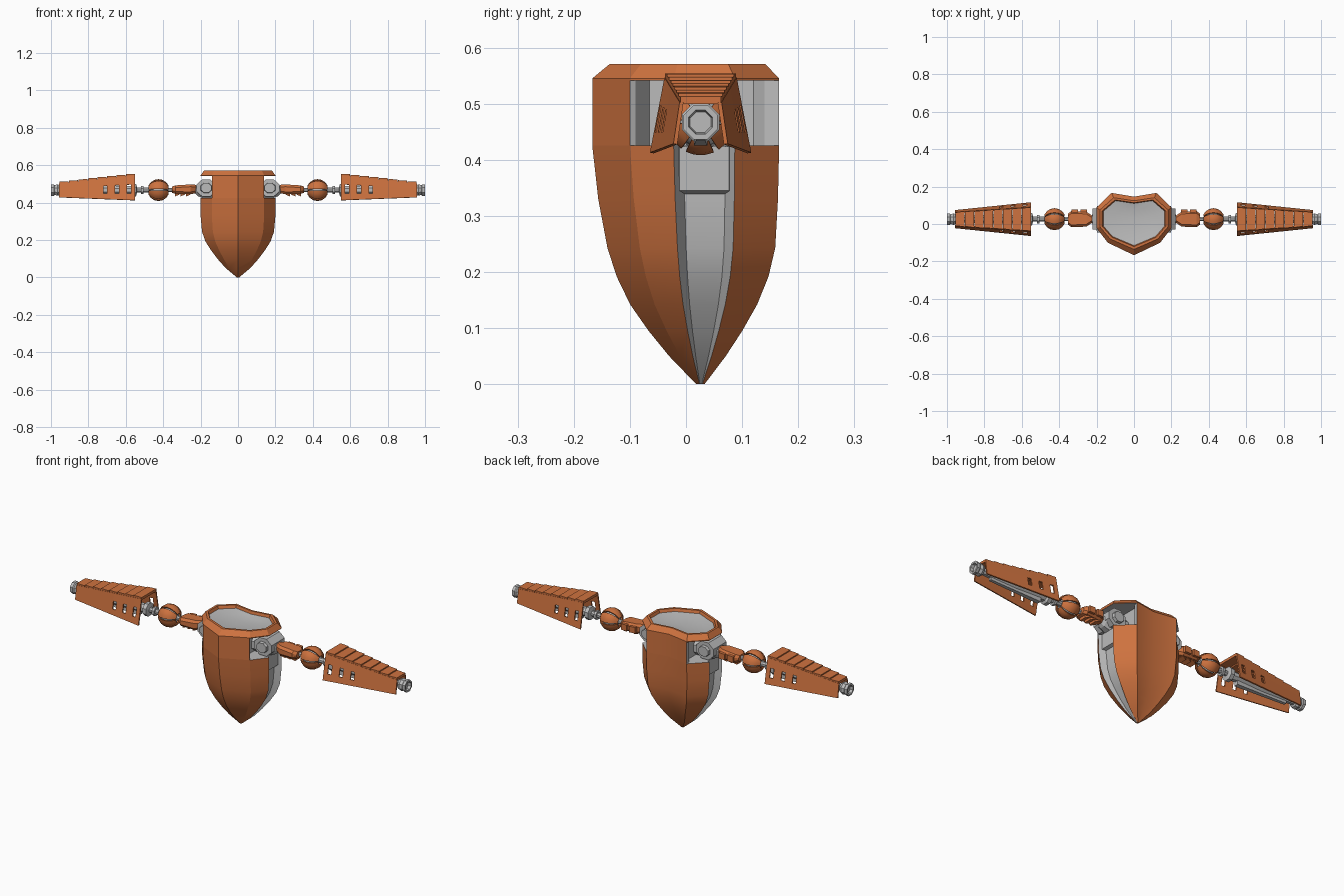
import bpy, bmesh, math

if "Cube" in bpy.data.objects:
    bpy.data.objects.remove(bpy.data.objects["Cube"])

CY, CZ = 0.026, 0.467          # arm axis (y, z)


def material(name, rgb):
    m = bpy.data.materials.new(name)
    m.diffuse_color = (*rgb, 1)
    m.use_nodes = True
    m.node_tree.nodes["Principled BSDF"].inputs["Base Color"].default_value = m.diffuse_color
    return m


ORANGE = material("burnt orange", (0.62, 0.17, 0.05))
GREY = material("light grey", (0.50, 0.50, 0.50))
MATS = [ORANGE, GREY]


def finish(name, bm, mats, mirror=False, smooth=0, thick=0, recalc=True):
    """Turn a bmesh into an object, optionally thickened and mirrored."""
    if recalc:
        bmesh.ops.recalc_face_normals(bm, faces=bm.faces)
    if smooth:
        for f in bm.faces:
            f.smooth = True
        for e in bm.edges:
            e.smooth = e.calc_face_angle(9) < math.radians(smooth)
    me = bpy.data.meshes.new(name)
    bm.to_mesh(me)
    bm.free()
    for m in mats:
        me.materials.append(m)
    ob = bpy.data.objects.new(name, me)
    bpy.context.collection.objects.link(ob)
    if thick:
        s = ob.modifiers.new("thickness", 'SOLIDIFY')
        s.thickness, s.offset = thick, 0
    if mirror:
        ob.modifiers.new("mirror", 'MIRROR').use_mirror_merge = False
    return ob


def add_loft(bm, rings, colour=None, cap=(True, True)):
    vs = [[bm.verts.new(p) for p in r] for r in rings]
    n = len(vs[0])
    for i in range(len(vs) - 1):
        for j in range(n):
            k = (j + 1) % n
            f = bm.faces.new((vs[i][j], vs[i][k], vs[i + 1][k], vs[i + 1][j]))
            if colour:
                f.material_index = colour(i, j)
    for use, r in zip(cap, (vs[0], vs[-1])):
        if use:
            f = bm.faces.new(r)
            if colour:
                f.material_index = colour(-1, 0)


def tube(bm, profile, n=8, cy=CY, cz=CZ):
    """Turned part along x from (x, radius) pairs."""
    add_loft(bm, [[(x, cy + r * math.cos((j + .5) * math.tau / n), cz + r * math.sin((j + .5) * math.tau / n))
                   for j in range(n)] for x, r in profile])


def rect(x, y0, y1, z0, z1):
    return [(x, y0, z0), (x, y1, z0), (x, y1, z1), (x, y0, z1)]


def chamfered(x, hw, z0, z1, c):
    return [(x, CY - hw + c, z0), (x, CY + hw - c, z0), (x, CY + hw, z0 + c), (x, CY + hw, z1 - c),
            (x, CY + hw - c, z1), (x, CY - hw + c, z1), (x, CY - hw, z1 - c), (x, CY - hw, z0 + c)]


def both_sides(half):
    return half + [(-x, y) for x, y in reversed(half[1:-1])]


# ---- torso: pointed shell with grey side channels and open shoulders
LOWER = both_sides([(0, -.167), (.14, -.1), (.2, -.022), (.168, -.004), (.168, .07), (.2, .087), (.12, .166), (0, .146)])
UPPER = both_sides([(0, -.167), (.14, -.1), (.135, -.09), (.095, -.065), (.095, .12), (.115, .14), (.12, .166), (0, .146)])
#          z, x scale, front scale, back scale
STATIONS = [(0, .03, .04, .05), (.05, .33, .29, .32), (.095, .53, .48, .53), (.142, .71, .65, .72),
            (.192, .87, .775, .865), (.243, .96, .86, .95), (.33, 1, .945, .985), (.425, 1, 1, 1)]
rings = [[(x * sx, CY + (y - CY) * (sf if y < CY else sb), z) for x, y in LOWER] for z, sx, sf, sb in STATIONS]
rings += [[(x, y, z) for x, y in UPPER] for z in (.425, .545)]


def torso_colour(i, j):
    j = min(j, 13 - j)
    return int(2 <= j <= 4 if i < len(STATIONS) - 1 else 1 <= j <= 5)


bm = bmesh.new()
add_loft(bm, rings, torso_colour)
finish("torso", bm, MATS, smooth=20)

# ---- collar rim with a shallow grey dish on top
OUT = both_sides([(0, -.167), (.14, -.1), (.2, -.022), (.2, .087), (.12, .166), (0, .146)])
bm = bmesh.new()
crings = [[(x * sx, CY - .008 + (y - CY + .008) * sy, z) for x, y in OUT]
          for sx, sy, z in ((1, 1, .541), (1, 1, .545), (.91, .83, .571), (.85, .75, .571),
                            (.82, .72, .556), (.5, .45, .548), (.1, .1, .546))]
add_loft(bm, crings, lambda i, j: int(i > 3 or i < 0))
finish("collar", bm, MATS, smooth=20)

# ---- raised panel at the top of each side channel
bm = bmesh.new()
add_loft(bm, [rect(.155, -.02, .085, .335, .424), rect(.185, -.012, .077, .345, .424)])
finish("side_panel", bm, [GREY], mirror=True)

# ---- shoulder: drum across the opening with a hub facing outwards
bm = bmesh.new()
ringpts = [(.17 + .055 * math.cos((a + .5) * math.pi / 4), .478 + .05 * math.sin((a + .5) * math.pi / 4)) for a in range(8)]
add_loft(bm, [[(.17 + (x - .17) * s, y, .478 + (z - .478) * s) for x, z in ringpts]
              for y, s in ((-.045, .55), (-.03, .6), (-.03, 1), (.082, 1), (.082, .6), (.097, .55))])
tube(bm, [(.09, .05), (.18, .05), (.215, .035), (.235, .012), (.4, .012)])
finish("shoulder_joint", bm, [GREY], mirror=True)

# ---- upper arm: chamfered box, ribs on the back, teeth underneath
bm = bmesh.new()
add_loft(bm, [chamfered(x, w, a, b, .012) for x, w, a, b in
              ((.225, .02, .45, .495), (.255, .04, .445, .497), (.335, .043, .447, .492), (.352, .03, .452, .485))])
for x in (.25, .3):
    add_loft(bm, [rect(x, .05, .078, .455, .488), rect(x + .035, .05, .078, .455, .486)])
for x in (.265, .295, .325):
    add_loft(bm, [rect(x - .012, CY - .03, CY + .03, .443, .45), rect(x + .012, CY - .02, CY + .02, .433, .45)])
finish("upper_arm", bm, [ORANGE], mirror=True)

# ---- elbow: grey core inside six orange petals
EX = .425
bm = bmesh.new()
tube(bm, [(EX + .046 * math.sin(a * math.pi / 12), .046 * math.cos(a * math.pi / 12)) for a in range(-5, 6)], 12)
finish("elbow_core", bm, [GREY], mirror=True, smooth=35)
bm = bmesh.new()
N = 24
for p in range(6):
    grid = []
    for k in range(7):
        t = math.radians(-66 + 132 * k / 6)
        grid.append([bm.verts.new((EX + .056 * math.sin(t), CY + .056 * math.cos(t) * math.cos(a),
                                   CZ + .056 * math.cos(t) * math.sin(a)))
                     for a in [math.tau * (p * 4 + c) / N for c in (.2, 1.3, 2.5, 3.6)]])
    for k in range(6):
        for c in range(3):
            bm.faces.new((grid[k][c], grid[k][c + 1], grid[k + 1][c + 1], grid[k + 1][c]))
finish("elbow_petals", bm, [ORANGE], mirror=True, smooth=30, thick=.006)

# ---- forearm core, wrist collar and end nozzle
bm = bmesh.new()
tube(bm, [(.46, .014), (.505, .014), (.505, .024), (.518, .024), (.518, .014), (.54, .014), (.545, .036),
          (.565, .036), (.572, .024), (.75, .026), (.95, .018), (.952, .028), (.965, .033), (.98, .028),
          (.985, .033), (1.0, .033), (1.0, .023), (.985, .02)])
add_loft(bm, [rect(.6, CY - .012, CY + .012, .425, .45), rect(.9, CY - .008, CY + .008, .435, .455)])
finish("forearm_core", bm, [GREY], mirror=True)

# ---- forearm side plates with three slots each
XS = [.55, .573, .593, .637, .657, .70, .72, .957]
VS = [0, .27, .64, 1]
X0, X1 = XS[0], XS[-1]


def mix(a, b, t):
    return a + (b - a) * t


bm = bmesh.new()
for side in (-1, 1):
    g = []
    for x in XS:
        t = (x - X0) / (X1 - X0)
        g.append([bm.verts.new((x, CY + side * mix(mix(.087, .045, t), mix(.061, .034, t), v),
                                mix(mix(.412, .428, t), mix(.546, .502, t), v))) for v in VS])
    for i in range(len(XS) - 1):
        for k in range(3):
            if not (i % 2 and k == 1):
                bm.faces.new((g[i][k], g[i + 1][k], g[i + 1][k + 1], g[i][k + 1]))
finish("forearm_side_plate", bm, [ORANGE], mirror=True, thick=.007)

# ---- forearm roof: eight stepped slats
bm = bmesh.new()
STEP = (X1 - X0) / 8
for i in range(8):
    t = i / 8
    w0, w1 = mix(.063, .036, t), mix(.063, .036, t + .125)
    z = mix(.554, .508, t)
    x = X0 + i * STEP
    add_loft(bm, [rect(x, CY - w0, CY + w0, z - .014, z), rect(x + STEP * .97, CY - w1, CY + w1, z - .014, z - .001)])
finish("forearm_roof_slats", bm, [ORANGE], mirror=True)
